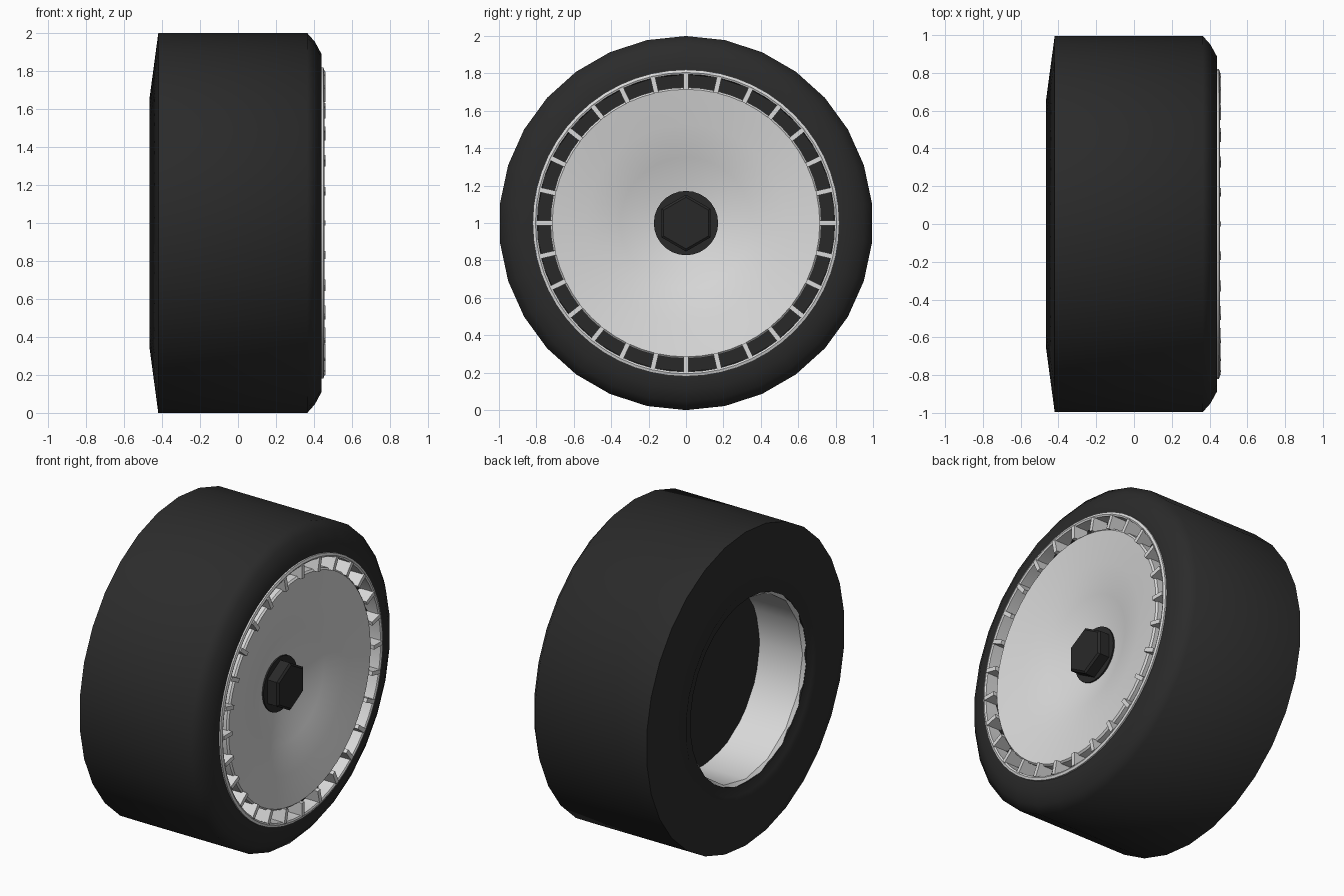
import bpy, bmesh, math
from mathutils import Matrix

if "Cube" in bpy.data.objects:
    bpy.data.objects.remove(bpy.data.objects["Cube"])

CY, CZ = 0.0, 1.0


def material(name, v):
    m = bpy.data.materials.new(name)
    m.diffuse_color = (v, v, v, 1)
    m.use_nodes = True
    m.node_tree.nodes["Principled BSDF"].inputs["Base Color"].default_value = m.diffuse_color
    return m


RUBBER = material("black rubber", 0.024)
DARK = material("dark metal", 0.022)
SILVER = material("light silver", 0.70)


def finish(name, bm, mat, angle):
    me = bpy.data.meshes.new(name)
    bm.to_mesh(me)
    bm.free()
    ob = bpy.data.objects.new(name, me)
    bpy.context.collection.objects.link(ob)
    ob.location = (0, CY, CZ)
    me.materials.append(mat)
    bpy.ops.object.select_all(action='DESELECT')
    ob.select_set(True)
    bpy.context.view_layer.objects.active = ob
    if angle:
        bpy.ops.object.shade_smooth_by_angle(angle=math.radians(angle))
    return ob


def lathe(name, profile, sides, mat, closed=False, angle=35, flip=False):
    """Revolve (x, radius) points around the x axis; first vertex at the top."""
    bm = bmesh.new()
    rings = []
    for x, r in profile:
        if r == 0:
            rings.append([bm.verts.new((x, 0, 0))] * sides)
        else:
            rings.append([bm.verts.new((x, r * math.sin(2 * math.pi * i / sides),
                                        r * math.cos(2 * math.pi * i / sides)))
                          for i in range(sides)])
    n = len(rings)
    for k in range(n if closed else n - 1):
        a, b = rings[k], rings[(k + 1) % n]
        for i in range(sides):
            j = (i + 1) % sides
            quad = list(dict.fromkeys((a[i], a[j], b[j], b[i])))
            bm.faces.new(quad)
    if closed:
        bmesh.ops.recalc_face_normals(bm, faces=bm.faces)
    elif flip:
        bmesh.ops.reverse_faces(bm, faces=bm.faces)
    return finish(name, bm, mat, angle)


# Tyre with a bevelled outer shoulder and sloping inner sidewall
lathe("tyre", [(-0.44, 0.585), (-0.452, 0.64), (-0.465, 0.665), (-0.42, 1.0),
               (0.365, 1.0), (0.405, 0.955), (0.44, 0.89), (0.44, 0.81),
               (0.33, 0.79), (0.1, 0.62)], 30, RUBBER, closed=True, angle=60)

# Rim barrel seen through the back opening, and the dark plate closing it
lathe("rim_barrel", [(-0.44, 0.595), (-0.42, 0.575), (0.0, 0.575), (0.0, 0.6),
                     (-0.42, 0.6)], 16, SILVER, closed=True)
lathe("inner_plate", [(-0.12, 0), (-0.12, 0.57), (-0.08, 0.57), (-0.08, 0)],
      28, DARK, flip=True)

# Concave wheel cover with a rolled edge
lathe("wheel_dish", [(0.29, 0), (0.29, 0.17), (0.36, 0.35), (0.40, 0.53),
                     (0.435, 0.715), (0.425, 0.725), (0.35, 0.725),
                     (0.31, 0.5), (0.25, 0.17), (0.25, 0)], 56, SILVER)

# Outer rim ring and the dark backing behind the vents
lathe("rim_ring", [(0.35, 0.795), (0.45, 0.795), (0.455, 0.805), (0.45, 0.82),
                   (0.35, 0.82)], 56, SILVER, closed=True)
lathe("vent_backing", [(0.33, 0.68), (0.36, 0.68), (0.36, 0.81), (0.33, 0.81)],
      56, DARK, closed=True)

# Twenty-eight short spokes bridging the vents
bm = bmesh.new()
for i in range(28):
    rot = Matrix.Rotation(2 * math.pi * i / 28, 4, 'X')
    place = Matrix.Translation((0.41, 0, 0.757)) @ Matrix.Diagonal((0.10, 0.026, 0.085, 1))
    bmesh.ops.create_cube(bm, size=1, matrix=rot @ place)
finish("vent_spokes", bm, SILVER, 0)

# Hub washer and hexagonal wheel nut
lathe("hub_washer", [(0.26, 0), (0.26, 0.172), (0.30, 0.172), (0.30, 0)],
      28, DARK, flip=True)
lathe("wheel_nut", [(0.28, 0), (0.28, 0.152), (0.365, 0.152), (0.375, 0.138),
                    (0.375, 0)], 6, DARK, angle=0, flip=True)

# Make sure the open-ended turned parts face outward
for ob in bpy.context.scene.objects:
    bm = bmesh.new()
    bm.from_mesh(ob.data)
    bmesh.ops.recalc_face_normals(bm, faces=bm.faces)
    bm.to_mesh(ob.data)
    bm.free()
